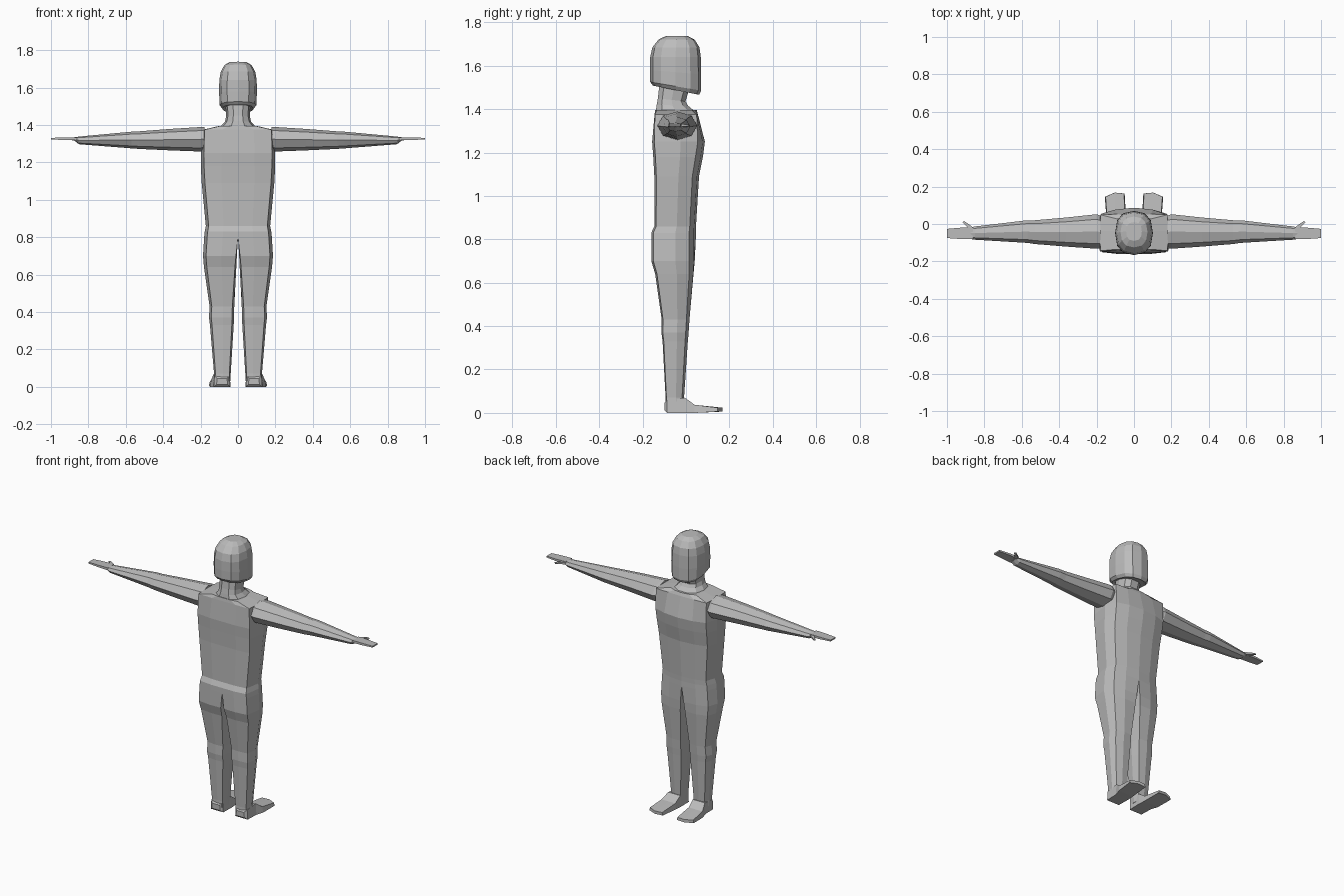
import bpy
import bmesh
import math

if "Cube" in bpy.data.objects:
    bpy.data.objects.remove(bpy.data.objects["Cube"], do_unlink=True)

grey = bpy.data.materials.new("plain grey")
grey.use_nodes = True
GREY = (0.5, 0.5, 0.5, 1)
grey.diffuse_color = GREY
grey.node_tree.nodes["Principled BSDF"].inputs["Base Color"].default_value = GREY


def loft(name, rings):
    """Skin equal-length rings of points and cap both ends."""
    bm = bmesh.new()
    loops = [[bm.verts.new(p) for p in ring] for ring in rings]
    n = len(loops[0])
    for a, b in zip(loops, loops[1:]):
        for i in range(n):
            j = (i + 1) % n
            bm.faces.new((a[i], a[j], b[j], b[i]))
    bm.faces.new(loops[0])
    bm.faces.new(loops[-1])
    bmesh.ops.recalc_face_normals(bm, faces=bm.faces)
    mesh = bpy.data.meshes.new(name)
    bm.to_mesh(mesh)
    bm.free()
    mesh.materials.append(grey)
    obj = bpy.data.objects.new(name, mesh)
    bpy.context.collection.objects.link(obj)
    return obj


def half_section(x0, x1, yb, yf, box):
    """Half outline of a trunk or leg, from the chest side round to the back."""
    w = x1 - x0
    drop = 0.03 * (1 - box) * (yf - yb) / 0.2
    return [(x0 + 0.5 * w, yf - drop * 0.3),
            (x0 + (0.88 + 0.1 * box) * w, yf - drop),
            (x1, yf + (yb - yf) * 0.46),
            (x0 + (0.91 + 0.07 * box) * w, yb + drop * 0.3),
            (x0 + 0.45 * w, yb)]


def oval(hx, yb, yf, zb, zf, n=12, power=0.8):
    """Rounded ring whose height slopes from back to chest side."""
    ring = []
    for i in range(n):
        a = 2 * math.pi * i / n
        c, s = math.cos(a), math.sin(a)
        u = math.copysign(abs(c) ** power, c)
        v = math.copysign(abs(s) ** power, s)
        t = (v + 1) / 2
        ring.append((hx * u, yb + (yf - yb) * t, zb + (zf - zb) * t))
    return ring


# Trunk: height, half width, back y, chest y, squareness
trunk = [(0.80, 0.181, -0.16, 0.045, 0), (0.83, 0.178, -0.16, 0.045, 0),
         (0.86, 0.172, -0.146, 0.046, 0), (1.09, 0.194, -0.146, 0.06, 0),
         (1.18, 0.199, -0.151, 0.078, 0), (1.25, 0.199, -0.156, 0.087, 0.1),
         (1.375, 0.185, -0.145, 0.055, 0.8), (1.395, 0.1, -0.142, 0.05, 0.2)]
rings = []
for z, hx, yb, yf, box in trunk:
    half = half_section(0, hx, yb, yf, box)
    pts = [(0, yf)] + half + [(0, yb)] + [(-x, y) for x, y in reversed(half)]
    rings.append([(x, y, z) for x, y in pts])
loft("torso", rings)

# Neck and head: half width, back y, chest y, back z, chest z
neck = [(0.097, -0.143, 0.05, 1.39, 1.385), (0.07, -0.138, 0.013, 1.42, 1.415),
        (0.064, -0.132, 0.0, 1.45, 1.435), (0.066, -0.125, 0.016, 1.52, 1.485)]
loft("neck", [oval(*r, n=10) for r in neck])

head = [(0.072, -0.14, 0.045, 1.512, 1.472), (0.084, -0.152, 0.06, 1.508, 1.466),
        (0.098, -0.165, 0.07, 1.525, 1.485), (0.101, -0.166, 0.07, 1.58, 1.56),
        (0.1, -0.165, 0.068, 1.64, 1.64), (0.092, -0.155, 0.062, 1.685, 1.685),
        (0.072, -0.125, 0.04, 1.722, 1.72), (0.042, -0.09, 0.01, 1.738, 1.736)]
loft("head", [oval(*r) for r in head])

# Legs: height, inner x, outer x, back y, shin y
leg = [(0.80, 0.0, 0.181, -0.16, 0.045), (0.70, 0.006, 0.187, -0.16, 0.045),
       (0.64, 0.009, 0.182, -0.142, 0.042), (0.43, 0.02, 0.152, -0.112, 0.022),
       (0.37, 0.021, 0.155, -0.113, 0.018), (0.33, 0.023, 0.15, -0.108, 0.014),
       (0.07, 0.039, 0.128, -0.094, -0.005), (0.03, 0.04, 0.13, -0.095, 0.0)]

# Feet: y, inner x, outer x, sole z, upper z, outward sweep of the toe edge
foot = [(-0.1, 0.055, 0.115, 0.012, 0.045, 0), (-0.088, 0.042, 0.13, 0.0, 0.06, 0),
        (-0.005, 0.04, 0.133, 0.0, 0.07, 0), (0.04, 0.043, 0.148, 0.0, 0.037, 0),
        (0.163, 0.05, 0.156, 0.006, 0.024, 1)]

# Arms: x, y range, z range
arm = [(0.18, -0.13, 0.045, 1.262, 1.388), (0.2, -0.132, 0.052, 1.258, 1.389),
       (0.36, -0.121, 0.035, 1.264, 1.379), (0.53, -0.107, 0.02, 1.272, 1.366),
       (0.57, -0.101, 0.02, 1.275, 1.364), (0.85, -0.084, -0.013, 1.297, 1.338),
       (0.875, -0.08, -0.018, 1.316, 1.334)]
hand = [(0.86, -0.081, -0.02, 1.318, 1.334), (0.93, -0.08, -0.02, 1.32, 1.333),
        (1.0, -0.075, -0.026, 1.322, 1.331)]

for side, s in (("left", 1), ("right", -1)):
    rings = []
    for z, x0, x1, yb, yf in leg:
        bevel = 0.08 * (x1 - x0) * min(1, (0.8 - z) / 0.3)
        pts = [(x0 + bevel, yf - bevel)] + half_section(x0, x1, yb, yf, 0)
        pts += [(x0 + bevel, yb + bevel * 0.3), (x0, (yb + yf) / 2)]
        rings.append([(s * x, y, z) for x, y in pts])
    loft(side + "_leg", rings)

    rings = []
    for y, x0, x1, z0, z1, sweep in foot:
        xm = (x0 + x1) / 2
        yo, ym = y - 0.018 * sweep, y + 0.005 * sweep
        rings.append([(s * x0, y, z0), (s * xm, ym, z0), (s * x1, yo, z0),
                      (s * (x1 - 0.004), yo, z1), (s * xm, ym, z1),
                      (s * (x0 + 0.004), y, z1)])
    loft(side + "_foot", rings)

    rings = []
    for x, y0, y1, z0, z1 in arm:
        ring = []
        for i in range(8):
            a = math.pi * i / 4
            ring.append((s * x, (y0 + y1) / 2 + (y1 - y0) / 2 * math.cos(a),
                         (z0 + z1) / 2 + (z1 - z0) / 2 * math.sin(a)))
        rings.append(ring)
    loft(side + "_arm", rings)

    loft(side + "_hand", [[(s * x, y0, z0), (s * x, y1, z0), (s * x, y1, z1),
                           (s * x, y0, z1)] for x, y0, y1, z0, z1 in hand])

    # Thumb: thin tapered wedge angled away from the palm
    thumb = [(0.85, -0.03, 0.885, -0.03, 1.318, 1.332),
             (0.868, -0.012, 0.893, -0.014, 1.319, 1.331),
             (0.908, 0.016, 0.918, 0.009, 1.321, 1.328)]
    loft(side + "_thumb", [[(s * xa, ya, z0), (s * xb, yb, z0), (s * xb, yb, z1),
                            (s * xa, ya, z1)] for xa, ya, xb, yb, z0, z1 in thumb])
